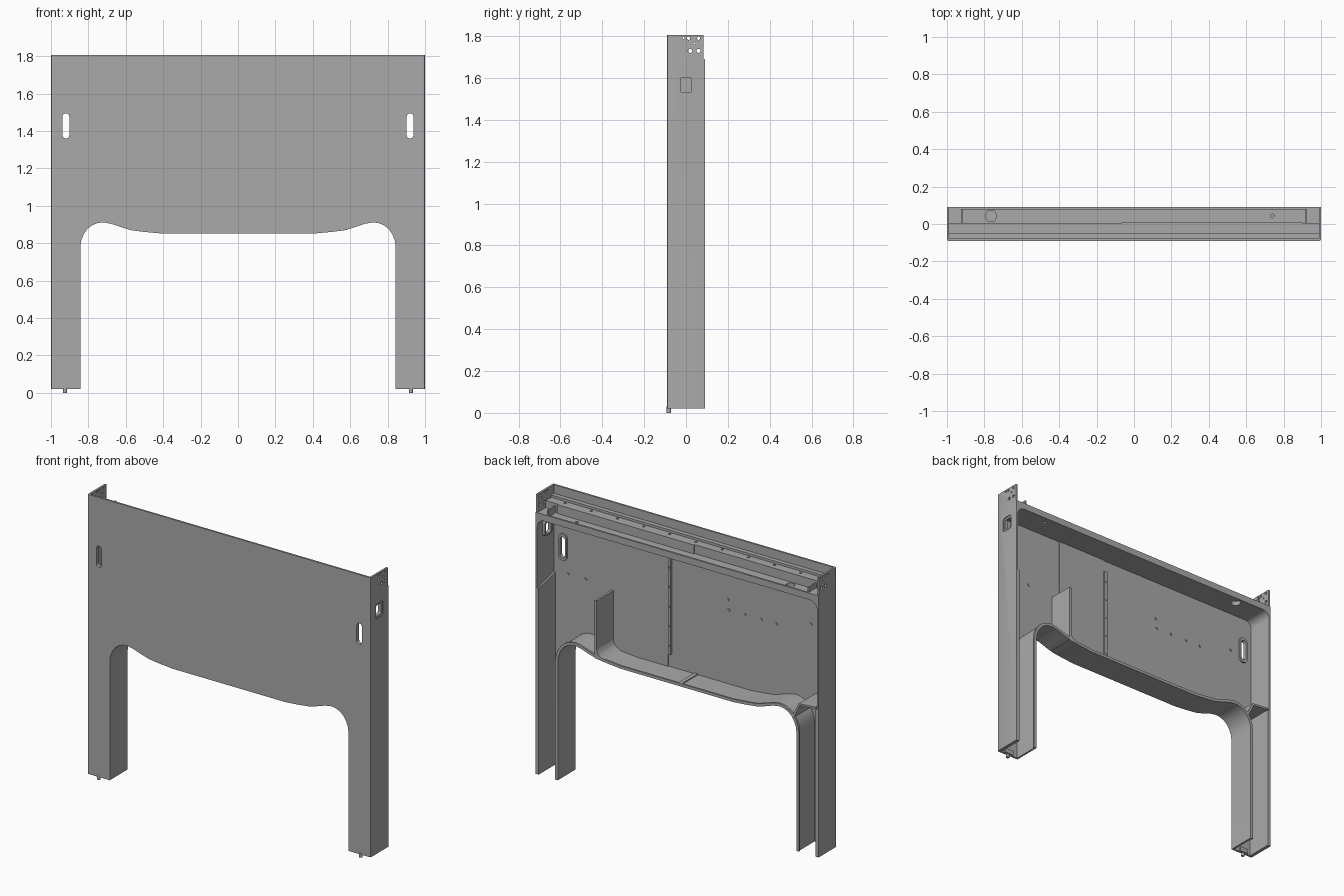
import bpy, bmesh, math
from mathutils import Vector

if "Cube" in bpy.data.objects:
    bpy.data.objects.remove(bpy.data.objects["Cube"])

grey = bpy.data.materials.new("metal_grey")
grey.use_nodes = True
grey.diffuse_color = (0.4, 0.4, 0.4, 1)
grey.node_tree.nodes["Principled BSDF"].inputs["Base Color"].default_value = (0.4, 0.4, 0.4, 1)

PLACE = {"x": lambda p, t: (t, *p), "y": lambda p, t: (p[0], t, p[1]), "z": lambda p, t: (*p, t)}


def prism(name, pts, axis, a, b, smooth=False):
    """Extrude a closed profile along an axis from a to b."""
    bm = bmesh.new()
    face = bm.faces.new([bm.verts.new(PLACE[axis](p, a)) for p in pts])
    ext = bmesh.ops.extrude_face_region(bm, geom=[face])["geom"]
    shift = Vector(PLACE[axis]((0, 0), b - a))
    bmesh.ops.translate(bm, vec=shift, verts=[g for g in ext if isinstance(g, bmesh.types.BMVert)])
    bmesh.ops.recalc_face_normals(bm, faces=bm.faces)
    mesh = bpy.data.meshes.new(name)
    bm.to_mesh(mesh)
    bm.free()
    mesh.materials.append(grey)
    ob = bpy.data.objects.new(name, mesh)
    bpy.context.scene.collection.objects.link(ob)
    if smooth:
        bpy.ops.object.select_all(action="DESELECT")
        ob.select_set(True)
        bpy.context.view_layer.objects.active = ob
        bpy.ops.object.shade_smooth_by_angle(angle=math.radians(35))
    return ob


def rounded(cu, cv, hu, hv, r, n=6):
    """Rounded rectangle profile about a centre."""
    pts = []
    for q, (su, sv) in enumerate([(1, 1), (-1, 1), (-1, -1), (1, -1)]):
        for i in range(n + 1):
            t = math.pi / 2 * (q + i / n)
            pts.append((cu + su * (hu - r) + r * math.cos(t), cv + sv * (hv - r) + r * math.sin(t)))
    return pts


def circle(u, v, r, n=12):
    return [(u + r * math.cos(2 * math.pi * i / n), v + r * math.sin(2 * math.pi * i / n)) for i in range(n)]


def box(name, x0, x1, y0, y1, z0, z1):
    return prism(name, [(x0, y0), (x1, y0), (x1, y1), (x0, y1)], "z", z0, z1)


def cut(ob, cutter):
    mod = ob.modifiers.new("cut", "BOOLEAN")
    mod.operation, mod.solver, mod.object = "DIFFERENCE", "EXACT", cutter
    cutter.hide_render = True
    cutter.hide_viewport = True
    cutter.hide_set(True)


def offset(path, d):
    """Shift an open path sideways by d."""
    out = []
    for i, p in enumerate(path):
        a, b = Vector(path[max(i - 1, 0)]), Vector(path[min(i + 1, len(path) - 1)])
        t = (b - a).normalized()
        out.append((p[0] + t.y * d, p[1] - t.x * d))
    return out


BACK, FRONT, T, BASE, TOP = 0.09, -0.09, 0.012, 0.02, 1.805

# Opening outline: right leg, shoulder, shallow dip, then mirrored
half = [(0.843, BASE), (0.843, 0.78), (0.838, 0.815), (0.825, 0.848), (0.805, 0.876), (0.78, 0.896),
        (0.75, 0.908), (0.72, 0.911), (0.68, 0.904), (0.62, 0.884), (0.57, 0.869), (0.5, 0.86), (0.4, 0.851)]
arch = half + [(-x, z) for x, z in reversed(half)]

# Front plate with two vertical slots
plate = prism("front_panel", arch + [(-0.988, BASE), (-0.988, TOP), (0.988, TOP), (0.988, BASE)],
              "y", FRONT, FRONT + T)
for s in (-1, 1):
    cut(plate, prism("slot_cutter", rounded(s * 0.92, 1.427, 0.018, 0.067, 0.0179), "y", -0.2, 0.2))
    rim = prism("slot_rim", rounded(s * 0.92, 1.427, 0.029, 0.085, 0.028), "y", FRONT + T, FRONT + T + 0.012, True)
    cut(rim, prism("rim_cutter", rounded(s * 0.92, 1.427, 0.018, 0.067, 0.0179), "y", -0.2, 0.2))

# Band lining the opening, with a thin lip along its back edge
prism("opening_band", arch + offset(arch, T)[::-1], "y", FRONT + T, BACK, True)
lip = offset(arch, T)
prism("opening_lip", lip + offset(arch, T + 0.006)[::-1], "y", BACK - 0.012, BACK, True)

# Side walls with rounded front corners and stepped top back corner
walls = {}
for s, side in ((1, "left"), (-1, "right")):
    prof = [(0.985, FRONT), (0.992, FRONT), (0.998, -0.088), (1, -0.082), (1, BACK), (1 - T, BACK), (1 - T, FRONT)]
    wall = prism(side + "_side_wall", [(s * x, y) for x, y in prof], "z", BASE, TOP, True)
    walls[side] = wall
    cut(wall, box("notch_cutter", s - 0.1, s + 0.1, BACK - 0.006, 0.2, 1.69, 2))
    for y, z, r in [(-0.012, 1.793, 0.006), (0.012, 1.79, 0.008), (0.06, 1.79, 0.008), (0.02, 1.73, 0.01),
                    (0.06, 1.73, 0.01), (0.04, 1.765, 0.005)]:
        cut(wall, prism("bolt_hole_cutter", circle(y, z, r), "x", s - 0.1, s + 0.1))
    # Inner liner, foot pin and top corner bracket
    top = 1.25 if s > 0 else 1.0
    x0, x1 = sorted((s * 0.978, s * 0.988))
    prism(side + "_wall_liner", [(FRONT + T, BASE), (BACK, BASE), (BACK, top - 0.04), (FRONT + T, top)], "x", x0, x1)
    prism(side + "_foot_pin", circle(s * 0.925, -0.082, 0.01), "z", 0, 0.03)
    box(side + "_foot_tab", s * 0.925 - 0.03, s * 0.925 + 0.03, FRONT + T, -0.066, BASE, 0.05)
    x0, x1 = sorted((s * 0.915, s * 0.925))
    box(side + "_top_bracket", x0, x1, 0, BACK - 0.01, 1.675, 1.72)
    x0, x1 = sorted((s * 0.925, s * 0.988))
    box(side + "_bracket_foot", x0, x1, 0, BACK - 0.01, 1.675, 1.69)
    # Curved fillet under the shelf
    arc = [(s * (0.94 + 0.048 * math.sin(t)), 1.60 + 0.048 * math.cos(t))
           for t in [math.pi / 2 * i / 6 for i in range(7)]]
    prism(side + "_shelf_fillet", arc + [(s * 0.988, 1.648)], "y", FRONT + T, BACK, True)

# Port on the left wall: shallow recess, through opening, inner collar
cut(walls["left"], prism("port_recess_cutter", rounded(0, 1.567, 0.037, 0.047, 0.014), "x", 0.994, 1.1))
cut(walls["left"], prism("port_cutter", rounded(0, 1.567, 0.025, 0.034, 0.006), "x", 0.9, 1.1))
collar = prism("port_collar", rounded(0, 1.567, 0.037, 0.047, 0.014), "x", 0.97, 0.988, True)
cut(collar, prism("collar_cutter", rounded(0, 1.567, 0.025, 0.034, 0.006), "x", 0.9, 1.1))

# Stepped sheet forming the top ledge and the rear shelf
steps = [(FRONT + T, 1.75), (-0.05, 1.75), (-0.05, 1.735), (0.005, 1.735), (0.005, 1.678), (0.078, 1.678),
         (0.078, 1.69), (BACK, 1.69), (BACK, 1.648), (FRONT + T, 1.648)]
beam = prism("top_shelf", steps, "x", -0.988, 0.988)
cut(beam, prism("shelf_slot_cutter", rounded(-0.765, 0.043, 0.026, 0.03, 0.02), "z", 1.6, 1.72))
cut(beam, prism("shelf_hole_cutter", circle(0.74, 0.043, 0.01), "z", 1.6, 1.72))
box("shelf_overlap", -0.065, 0.9, 0.005, 0.012, 1.678, 1.735)
for i in range(10):
    prism("ledge_screw", circle(-0.79 + i * 0.185, -0.03, 0.008), "z", 1.735, 1.739)

# Divider rising from the band, thin rear panel and vertical strip
divider = box("divider", 0.568, 0.582, FRONT + T, BACK, 0.87, 1.24)
fillet = [(0.57, 0.87), (0.57, 0.935), (0.562, 0.905), (0.545, 0.888), (0.51, 0.872)]
prism("divider_fillet", fillet, "y", FRONT + T, BACK, True)
box("rear_panel", 0.18, 0.527, FRONT + T, FRONT + T + 0.005, 0.863, 1.65)
box("vertical_strip", 0.155, 0.175, FRONT + T, FRONT + T + 0.012, 0.945, 1.57)
for i in range(5):
    prism("strip_screw", circle(0.165, 1.0 + i * 0.125, 0.006), "y", -0.068, -0.062)

# Band seam cover and bridge from the right shoulder to the wall
box("band_seam", -0.03, -0.005, FRONT + T, BACK, 0.862, 0.869)
prism("shoulder_bridge", [(-0.815, 0.88), (-0.86, 0.965), (-0.98, 0.975), (-0.98, 0.963), (-0.868, 0.953), (-0.828, 0.87)],
      "y", FRONT + T, BACK)

# Small studs on the back of the front panel
for x, z in [(-0.24, 1.4), (-0.247, 1.335), (-0.36, 1.335), (-0.477, 1.335), (-0.584, 1.335),
             (-0.828, 1.4), (0.89, 1.26), (0.763, 1.26)]:
    prism("panel_stud", circle(x, z, 0.009), "y", FRONT + T, FRONT + T + 0.006)
